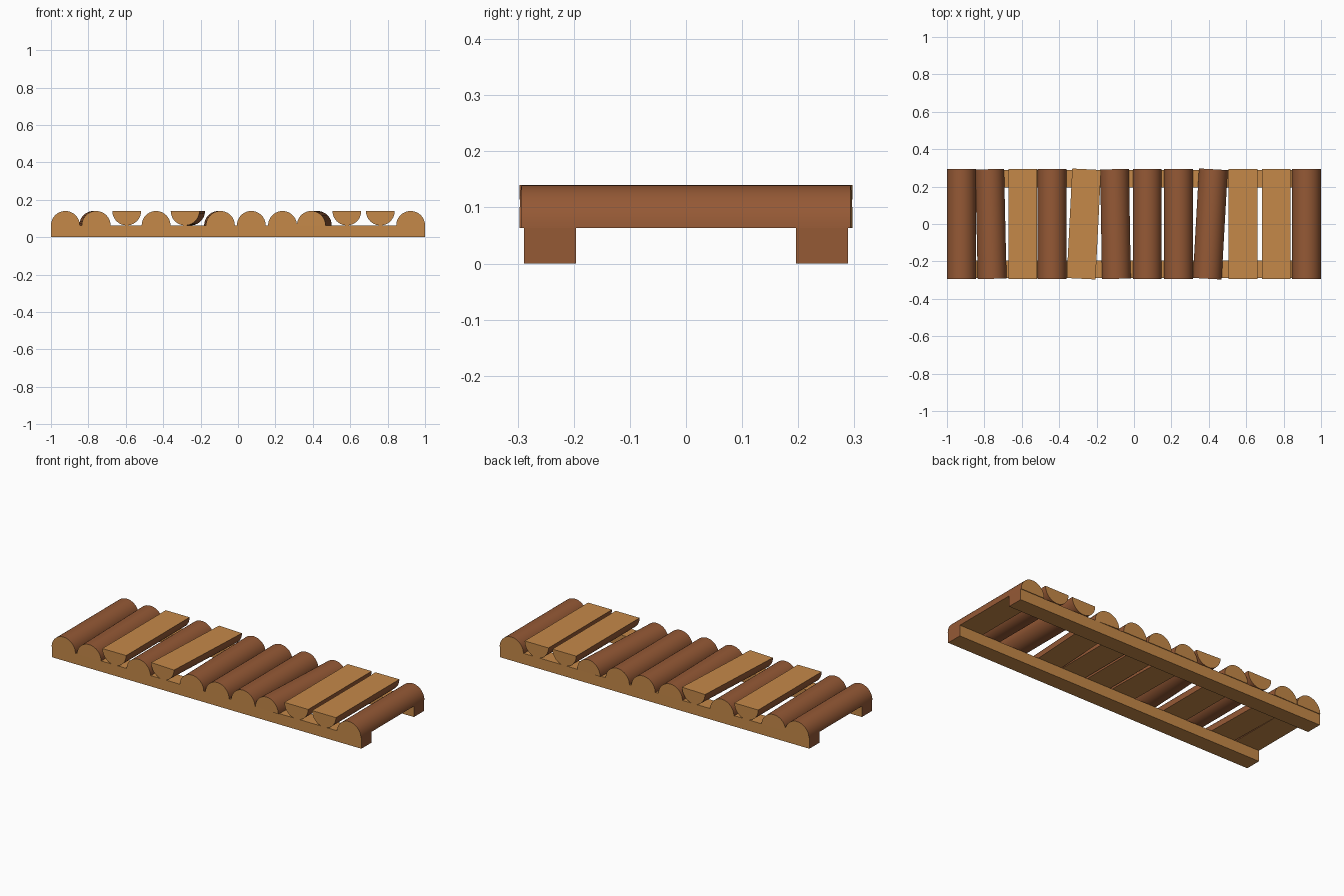
import bpy, bmesh, math

if "Cube" in bpy.data.objects:
    bpy.data.objects.remove(bpy.data.objects["Cube"])

R, LENGTH, RAIL_H = 0.077, 0.586, 0.063


def material(name, rgb):
    m = bpy.data.materials.new(name)
    m.diffuse_color = (*rgb, 1)
    m.use_nodes = True
    m.node_tree.nodes["Principled BSDF"].inputs["Base Color"].default_value = m.diffuse_color
    return m


cut_wood = material("cut wood", (0.56, 0.25, 0.066))
bark = material("bark", (0.30, 0.10, 0.036))


def finish(bm, name):
    bmesh.ops.recalc_face_normals(bm, faces=bm.faces)
    mesh = bpy.data.meshes.new(name)
    bm.to_mesh(mesh)
    bm.free()
    mesh.materials.append(cut_wood)
    mesh.materials.append(bark)
    ob = bpy.data.objects.new(name, mesh)
    bpy.context.collection.objects.link(ob)
    return ob


# Half-round log: flat side at z = 0, round side up
def half_log(name, x, tilt, flipped):
    bm = bmesh.new()
    n = 20
    verts = [bm.verts.new((R * math.cos(math.pi * i / n), -LENGTH / 2,
                           R * math.sin(math.pi * i / n))) for i in range(n + 1)]
    face = bm.faces.new(verts)
    ext = bmesh.ops.extrude_face_region(bm, geom=[face], use_keep_orig=True)
    moved = [g for g in ext["geom"] if isinstance(g, bmesh.types.BMVert)]
    bmesh.ops.translate(bm, verts=moved, vec=(0, LENGTH, 0))
    bmesh.ops.recalc_face_normals(bm, faces=bm.faces)
    # bark on the round side, cut wood on the flat side and ends
    for f in bm.faces:
        is_round = f.normal.z > 0.01
        f.material_index = 1 if is_round else 0
        f.smooth = is_round
    for e in bm.edges:
        e.smooth = all(f.smooth for f in e.link_faces)
    ob = finish(bm, name)
    ob.location = (x, 0, RAIL_H + (R if flipped else 0))
    ob.rotation_euler = (0, math.pi if flipped else 0, math.radians(tilt))


# Rails with bark-coloured ends
def rail(name, y):
    bm = bmesh.new()
    bmesh.ops.create_cube(bm, size=1)
    bmesh.ops.scale(bm, verts=bm.verts, vec=(2.0, 0.093, RAIL_H))
    for f in bm.faces:
        f.material_index = 1 if abs(f.normal.x) > 0.9 else 0
    ob = finish(bm, name)
    ob.location = (0, y, RAIL_H / 2)


rail("front_rail", -0.2425)
rail("back_rail", 0.2425)

# Walkway logs: x position, tilt in degrees, flat side up
logs = [(-0.923, 0, 0), (-0.765, 1.3, 0), (-0.595, 0, 1), (-0.438, 0, 0),
        (-0.268, -2.9, 1), (-0.099, 1.0, 0), (0.071, 0, 0), (0.238, 0, 0),
        (0.408, -3.2, 0), (0.582, 0, 1), (0.761, 0, 1), (0.923, 0, 0)]
for i, (x, tilt, flipped) in enumerate(logs, 1):
    half_log(f"half_log_{i}", x, tilt, flipped)
